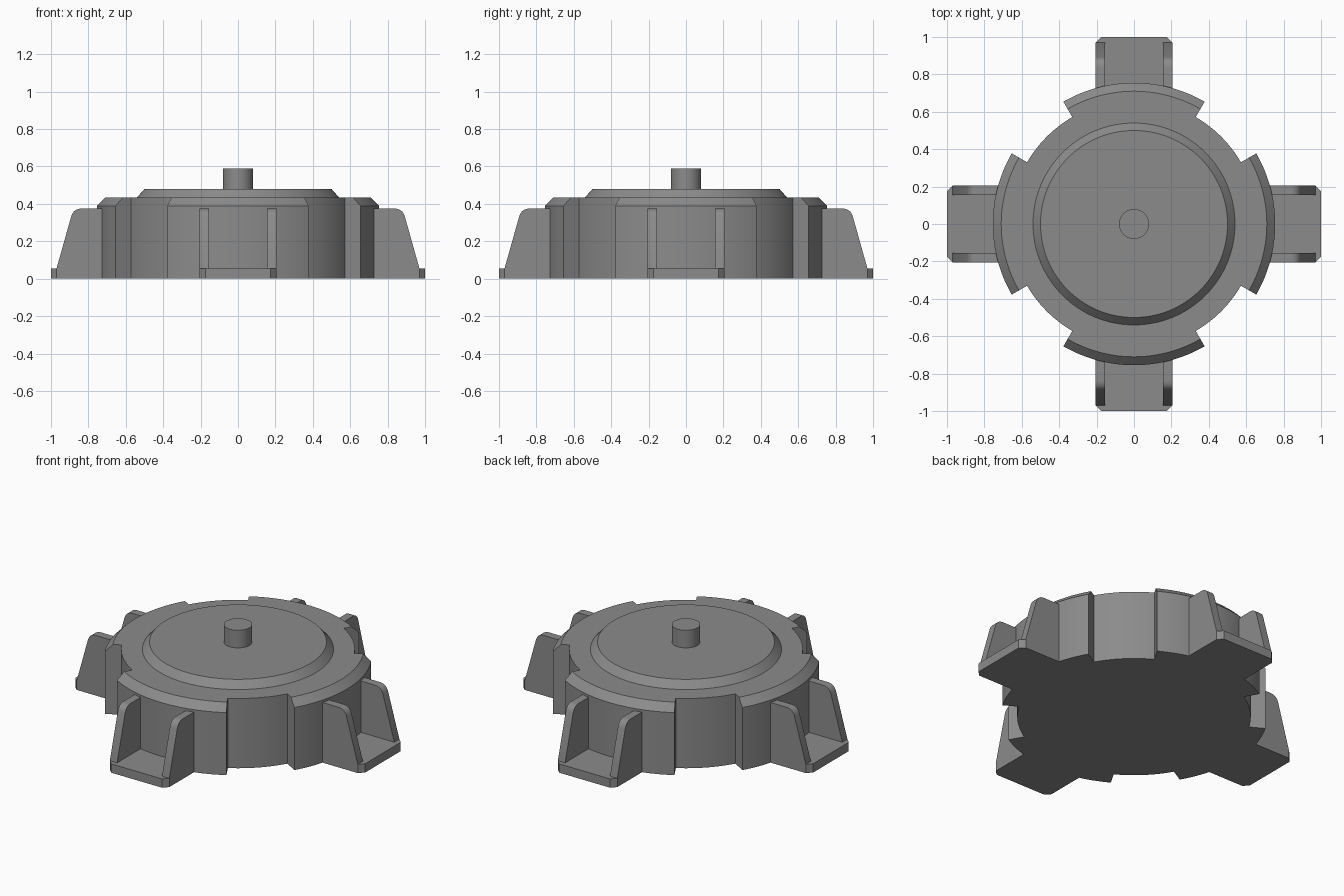
import bpy, bmesh, math
from mathutils import Matrix, Vector

if "Cube" in bpy.data.objects:
    bpy.data.objects.remove(bpy.data.objects["Cube"])

grey = bpy.data.materials.new("grey_metal")
grey.diffuse_color = (0.26, 0.26, 0.26, 1)
grey.use_nodes = True
grey.node_tree.nodes["Principled BSDF"].inputs["Base Color"].default_value = grey.diffuse_color


def make(name, rings):
    """Skin closed loops of points, capping both ends."""
    bm = bmesh.new()
    loops = [[bm.verts.new(p) for p in ring] for ring in rings]
    n = len(loops[0])
    for a, b in zip(loops, loops[1:]):
        for i in range(n):
            j = (i + 1) % n
            bm.faces.new((a[i], a[j], b[j], b[i]))
    bm.faces.new(loops[0][::-1])
    bm.faces.new(loops[-1])
    bmesh.ops.recalc_face_normals(bm, faces=bm.faces[:])
    mesh = bpy.data.meshes.new(name)
    bm.to_mesh(mesh)
    bm.free()
    mesh.materials.append(grey)
    obj = bpy.data.objects.new(name, mesh)
    bpy.context.collection.objects.link(obj)
    bpy.context.view_layer.objects.active = obj
    bpy.ops.object.select_all(action='DESELECT')
    obj.select_set(True)
    bpy.ops.object.shade_smooth_by_angle(angle=math.radians(25))
    return obj


def circle(r, z, n=128):
    return [(r * math.cos(math.tau * i / n), r * math.sin(math.tau * i / n), z) for i in range(n)]


def lobed(r_lobe, z, r_gap=0.66, steps=24):
    """Outline with four 60 degree lobes and four 30 degree gaps."""
    pts = []
    for k in range(4):
        for r, start, span, n in ((r_lobe, -30, 60, steps), (r_gap, 30, 30, steps // 2)):
            for i in range(n + 1):
                a = math.radians(90 * k + start + span * i / n)
                pts.append((r * math.cos(a), r * math.sin(a), z))
    return pts


# Housing with chamfered lobes, raised cap and centre shaft
make("housing", [lobed(0.755, 0), lobed(0.755, 0.39), lobed(0.71, 0.435)])
make("raised_cap", [circle(0.54, 0.435), circle(0.50, 0.48)])
make("shaft", [circle(0.08, 0.48, 64), circle(0.08, 0.59, 64)])

# Foot outline in plan, with clipped outer corners
foot = [(0.72, -0.205), (0.97, -0.205), (1.0, -0.175), (1.0, 0.175), (0.97, 0.205), (0.72, 0.205)]

# Side profile of a gusset, with a rounded upper corner
corner, before, after = Vector((0.88, 0.375)), Vector((0.835, 0.375)), Vector((0.867, 0.332))
after = corner + (Vector((0.97, 0.055)) - corner).normalized() * 0.045
gusset = [(0.715, 0.03), (0.97, 0.03), (0.97, 0.055)]
for i in range(9):
    t = 1 - i / 8
    p = before * (1 - t) ** 2 + corner * 2 * t * (1 - t) + after * t ** 2
    gusset.append((p.x, p.y))
gusset.append((0.715, 0.375))

# Four mounting feet, each a base plate with two gussets
for k, side in enumerate(("right", "back", "left", "front")):
    turn = Matrix.Rotation(math.radians(90 * k), 4, 'Z')
    parts = [make(side + "_foot_plate", [[(x, y, z) for x, y in foot] for z in (0, 0.055)])]
    for s, label in ((-1, "a"), (1, "b")):
        parts.append(make(f"{side}_gusset_{label}",
                          [[(x, s * y, z) for x, z in gusset] for y in (0.155, 0.205)]))
    for part in parts:
        part.data.transform(turn)
